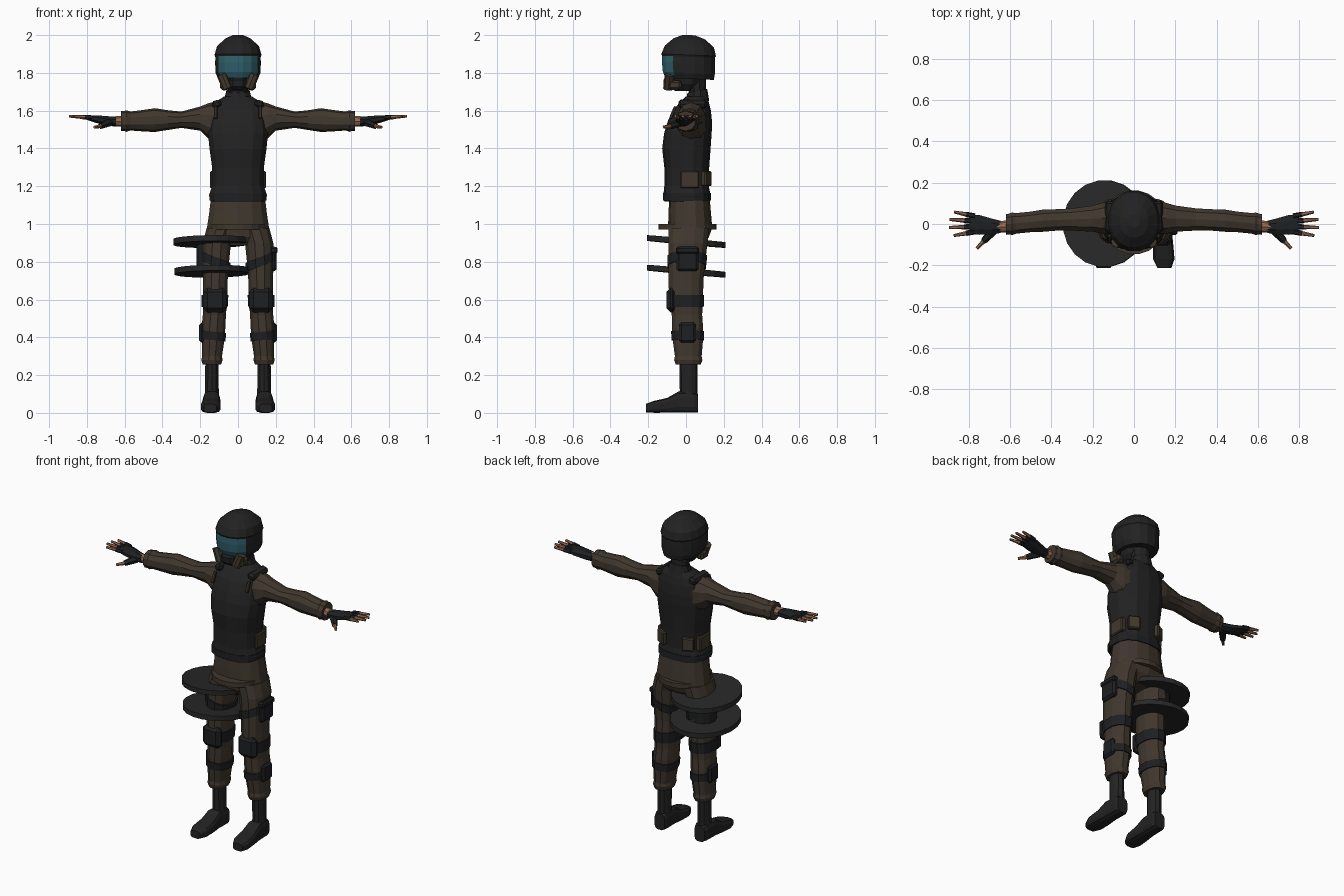
import bpy, bmesh, math
from mathutils import Vector, Matrix

cube = bpy.data.objects.get("Cube")
if cube:
    bpy.data.objects.remove(cube, do_unlink=True)


def material(name, *rgb):
    mat = bpy.data.materials.new(name)
    mat.use_nodes = True
    mat.diffuse_color = (*rgb, 1)
    bsdf = next(n for n in mat.node_tree.nodes if n.type == "BSDF_PRINCIPLED")
    bsdf.inputs["Base Color"].default_value = (*rgb, 1)
    bsdf.inputs["Roughness"].default_value = 0.8
    return mat


BLACK = material("black gear", .016, .016, .017)
PAD = material("dark pad", .013, .014, .016)
DISC = material("disc grey", .021, .021, .022)
BROWN = material("brown cloth", .052, .039, .027)
SKIN = material("skin", .30, .145, .08)
VISOR = material("visor teal", .03, .12, .15)


def finish(name, bm, mats, mirror=False, rule=None):
    """Turn a bmesh into a flat shaded object, optionally mirrored over x."""
    bmesh.ops.recalc_face_normals(bm, faces=bm.faces)
    if rule:
        for face in bm.faces:
            face.material_index = rule(face.calc_center_median())
    mesh = bpy.data.meshes.new(name)
    bm.to_mesh(mesh)
    bm.free()
    for mat in mats:
        mesh.materials.append(mat)
    obj = bpy.data.objects.new(name, mesh)
    bpy.context.scene.collection.objects.link(obj)
    if mirror:
        obj.modifiers.new("Mirror", "MIRROR").use_mirror_merge = False
    return obj


ORDER = {"z": lambda t, a, b: (a, b, t),
         "x": lambda t, a, b: (t, a, b),
         "y": lambda t, a, b: (a, t, b)}


def loft(name, rings, mats, axis="z", sides=12, power=1.0, tilt=(0, 0), caps=True, mirror=False, rule=None):
    """Skin rounded cross-sections (station, centre a, centre b, radius a, radius b)."""
    bm = bmesh.new()
    loops = []
    for t, ca, cb, ra, rb in rings:
        loop = []
        for i in range(sides):
            ang = math.tau * (i + 0.5) / sides
            c, s = math.cos(ang), math.sin(ang)
            da = math.copysign(abs(c) ** power, c) * ra
            db = math.copysign(abs(s) ** power, s) * rb
            shift = tilt[0] * da + tilt[1] * db
            loop.append(bm.verts.new(ORDER[axis](t + shift, ca + da, cb + db)))
        loops.append(loop)
    for low, high in zip(loops, loops[1:]):
        for i in range(sides):
            j = (i + 1) % sides
            bm.faces.new((low[i], low[j], high[j], high[i]))
    if caps:
        bm.faces.new(loops[0])
        bm.faces.new(loops[-1])
    return finish(name, bm, mats, mirror, rule)


def box(name, centre, size, mat, bevel=.01, turn=(0, 0, 0), mirror=True):
    bm = bmesh.new()
    bmesh.ops.create_cube(bm, size=1)
    bmesh.ops.scale(bm, vec=size, verts=bm.verts)
    bmesh.ops.bevel(bm, geom=bm.edges, offset=bevel, segments=1, affect="EDGES")
    spin = Matrix.Identity(3)
    for angle, ax in zip(turn, "XYZ"):
        spin = Matrix.Rotation(angle, 3, ax) @ spin
    bmesh.ops.rotate(bm, matrix=spin, verts=bm.verts)
    bmesh.ops.translate(bm, vec=centre, verts=bm.verts)
    return finish(name, bm, [mat], mirror)


def taper(name, start, end, r1, r2, mat, sides=6, mirror=True):
    """Tapered rod between two points."""
    start, end = Vector(start), Vector(end)
    bm = bmesh.new()
    bmesh.ops.create_cone(bm, cap_ends=True, segments=sides, radius1=r1, radius2=r2, depth=(end - start).length)
    spin = Vector((0, 0, 1)).rotation_difference(end - start).to_matrix()
    bmesh.ops.rotate(bm, matrix=spin, verts=bm.verts)
    bmesh.ops.translate(bm, vec=(start + end) / 2, verts=bm.verts)
    return finish(name, bm, [mat], mirror)


# Helmet with visor, brow ridge above the face opening
loft("helmet", [(1.768, 0, .02, .105, .13), (1.80, 0, .015, .121, .14),
                (1.85, 0, .013, .123, .143), (1.885, 0, .013, .122, .142),
                (1.895, 0, .014, .126, .147), (1.94, 0, .018, .113, .132),
                (1.98, 0, .018, .07, .085), (2.0, 0, .015, .028, .032)],
     [BLACK, VISOR], sides=16, power=.92, tilt=(0, -.04),
     rule=lambda c: int(c.y < -.05 and 1.77 < c.z < 1.889))
# Jaw, neck and breathing mask with side canisters
loft("jaw", [(1.705, 0, -.01, .045, .05), (1.74, 0, .005, .075, .08),
             (1.79, 0, .01, .09, .1)], [BLACK], sides=10)
loft("neck", [(1.62, 0, .06, .06, .05), (1.70, 0, .06, .055, .045),
              (1.77, 0, .05, .06, .055)], [BLACK], sides=10)
box("mask", (0, -.085, 1.745), (.09, .07, .07), PAD, .018, mirror=False)
taper("mask_canister", (.055, -.095, 1.715), (.085, -.085, 1.79), .026, .028, BROWN, 8)
box("mask_valve", (.07, -.06, 1.735), (.05, .07, .05), BROWN, .012)

# Armoured vest and collar
loft("vest", [(1.12, 0, .005, .148, .12), (1.15, 0, .005, .157, .125), (1.2, 0, .003, .14, .118),
              (1.3, 0, .004, .14, .119), (1.4, 0, .002, .154, .128),
              (1.48, 0, .01, .162, .126), (1.54, 0, .02, .157, .118),
              (1.60, 0, .03, .148, .102), (1.645, 0, .045, .125, .076),
              (1.675, 0, .055, .075, .055)], [BLACK], sides=14, power=.8)
loft("collar", [(1.64, 0, .058, .082, .065), (1.69, 0, .06, .068, .055),
                (1.705, 0, .06, .064, .052)], [BLACK], sides=10, tilt=(0, .2))
loft("vest_hem", [(1.125, 0, .005, .155, .127), (1.165, 0, .005, .155, .126)], [PAD], sides=14, power=.8)
box("shoulder_strap", (.113, .035, 1.635), (.05, .15, .04), BLACK, .012, (0, .3, 0))
box("strap_patch", (.118, -.069, 1.59), (.018, .016, .07), BROWN, .004, (-.4, 0, 0))
box("side_pouch", (.132, .02, 1.235), (.035, .1, .09), BROWN, .006)
box("back_pouch", (.09, .108, 1.24), (.07, .03, .08), BROWN, .006, (0, 0, -.5))

# Sleeves with puffed elbows and gathered cuffs
loft("sleeve", [(.11, .03, 1.535, .08, .115), (.155, .028, 1.545, .078, .095),
                (.2, .026, 1.558, .066, .064), (.3, .022, 1.552, .056, .043),
                (.37, .02, 1.55, .054, .052), (.44, .016, 1.55, .056, .063),
                (.5, .01, 1.547, .052, .057), (.57, .003, 1.545, .052, .05),
                (.59, .001, 1.545, .057, .057), (.605, 0, 1.545, .052, .052),
                (.62, -.002, 1.545, .053, .053)],
     [BROWN], axis="x", sides=10, power=.9, mirror=True)
# Hands: bare wrist, fingerless glove, fanned fingers
taper("wrist", (.6, -.01, 1.545), (.665, -.015, 1.543), .03, .026, SKIN, 8)
loft("glove", [(.645, -.014, 1.542, .032, .026), (.69, -.012, 1.545, .042, .028),
               (.75, -.004, 1.555, .052, .022), (.795, -.002, 1.562, .05, .014)],
     [PAD], axis="x", sides=8, mirror=True)
for label, base, tip in (("little", .038, .058), ("ring", .013, .022),
                         ("middle", -.013, -.017), ("index", -.037, -.056)):
    reach = .905 - abs(tip) * .6
    root, end = Vector((.77, base, 1.562)), Vector((reach, tip, 1.57))
    middle = root.lerp(end, .42)
    taper(label + "_glove", root, middle, .014, .013, PAD)
    taper(label + "_finger", middle, end, .011, .007, SKIN)
taper("thumb_glove", (.68, -.03, 1.538), (.727, -.083, 1.517), .024, .016, PAD)
taper("thumb", (.722, -.078, 1.519), (.76, -.118, 1.513), .012, .008, SKIN)

# Trousers: pelvis and legs
loft("pelvis", [(.885, 0, .01, .06, .07), (.93, 0, .016, .15, .105), (.98, 0, .022, .168, .117),
                (1.05, 0, .02, .157, .113), (1.14, 0, .018, .146, .107)],
     [BROWN], sides=14, power=.85)
LEG = [(.255, .138, .012, .05, .068), (.28, .138, .012, .058, .077),
       (.30, .137, .012, .054, .073), (.38, .132, .01, .061, .082),
       (.45, .13, .008, .065, .085), (.52, .125, .005, .063, .083),
       (.60, .122, 0, .067, .093), (.70, .12, 0, .067, .095),
       (.80, .118, .005, .073, .1), (.90, .112, .01, .077, .107),
       (.98, .09, .015, .078, .11)]
loft("trouser_leg", LEG, [BROWN], power=.88, mirror=True)


def leg_section(z, grow):
    for low, high in zip(LEG, LEG[1:]):
        if low[0] <= z <= high[0]:
            f = (z - low[0]) / (high[0] - low[0])
            a = [p + (q - p) * f for p, q in zip(low, high)]
            return z, a[1], a[2], a[3] + grow, a[4] + grow


# Straps that follow the leg, knee pads and pouches
for label, bottom, top, slope in (("shin_strap", .385, .43, .1), ("knee_strap", .56, .625, 0),
                                  ("thigh_strap", .775, .825, .4)):
    loft(label, [leg_section(z, .006) for z in (bottom, top)], [PAD], power=.88, tilt=(slope, 0), mirror=True)
box("knee_pad", (.122, -.077, .597), (.125, .055, .13), PAD, .022)
box("shin_pouch", (.188, .008, .425), (.035, .09, .105), PAD, .012)
box("thigh_pouch", (.187, .008, .815), (.035, .115, .13), PAD, .012, mirror=False)
box("thigh_pouch_flap", (.19, .008, .86), (.04, .12, .035), PAD, .008, mirror=False)

# Boots
loft("boot_shaft", [(.05, .138, .014, .042, .05), (.12, .138, .014, .038, .047),
                    (.28, .138, .013, .037, .048)], [BLACK], sides=10, mirror=True)
loft("boot_foot", [(.064, .138, .05, .036, .05), (.045, .138, .055, .044, .055),
                   (-.04, .14, .057, .045, .057), (-.1, .141, .04, .05, .04),
                   (-.17, .144, .032, .053, .032), (-.213, .147, .025, .034, .023)],
     [BLACK], axis="y", sides=12, power=.6, mirror=True)

# Hip disc and the pair of tilted discs on the right thigh
loft("hip_disc", [(.97, 0, .008, .155, .155), (1.0, 0, .008, .155, .155)], [BROWN], sides=20)
for label, x, z in (("upper_disc", -.145, .907), ("lower_disc", -.138, .75)):
    loft(label, [(z - .015, x, .002, .2, .21), (z + .015, x, .002, .2, .21)], [DISC], sides=20, tilt=(.01, -.09))
taper("disc_hub", (-.145, .03, .76), (-.145, .03, .9), .075, .075, PAD, 12, False)
box("disc_catch", (0, -.02, .925), (.05, .06, .035), PAD, .008, mirror=False)
